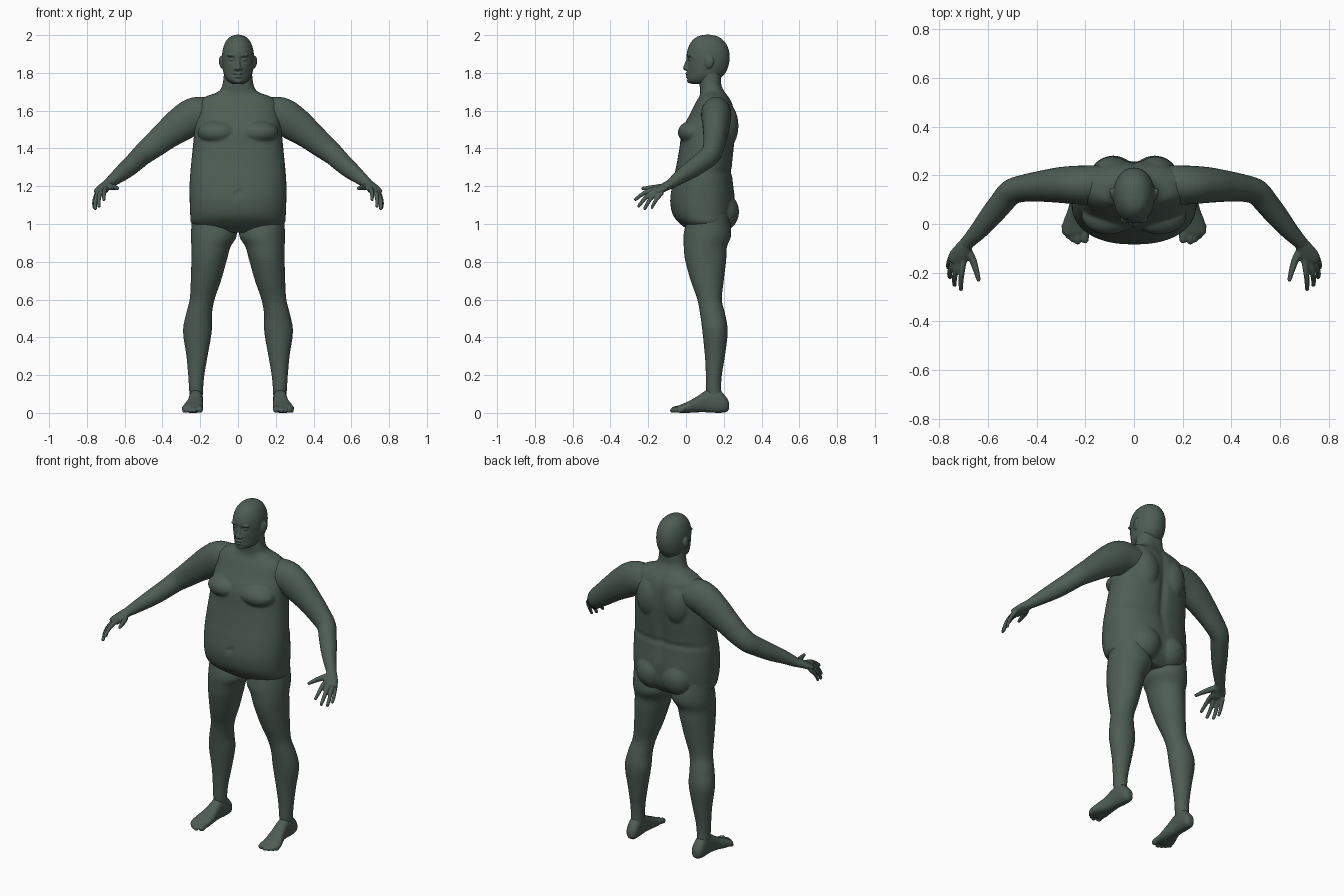
import bpy, bmesh, math
from mathutils import Vector, Matrix

skin = bpy.data.materials.new("dark_green_grey")
skin.diffuse_color = (0.075, 0.11, 0.09, 1)


def smooth_rows(rows, n=5):
    """Catmull-Rom interpolation between rows of numbers."""
    out = []
    for i in range(len(rows) - 1):
        a, b = rows[max(i - 1, 0)], rows[i]
        c, d = rows[i + 1], rows[min(i + 2, len(rows) - 1)]
        for k in range(n):
            t = k / n
            out.append([0.5 * (2 * q + (r - p) * t + (2 * p - 5 * q + 4 * r - s) * t * t
                               + (3 * q - p - 3 * r + s) * t ** 3) for p, q, r, s in zip(a, b, c, d)])
    return out + [list(rows[-1])]


def ring(c, u, v, e=2.0, n=40):
    """Superellipse ring around c with half axes u and v."""
    pts = []
    for i in range(n):
        a = 2 * math.pi * i / n
        x, y = math.cos(a), math.sin(a)
        pts.append(c + u * math.copysign(abs(x) ** (2 / e), x) + v * math.copysign(abs(y) ** (2 / e), y))
    return pts


def loft(bm, rings):
    vs = [[bm.verts.new(p) for p in r] for r in rings]
    n = len(vs[0])
    for a, b in zip(vs, vs[1:]):
        for i in range(n):
            bm.faces.new((a[i], a[(i + 1) % n], b[(i + 1) % n], b[i]))
    bm.faces.new(vs[0])
    bm.faces.new(vs[-1])


def ball(bm, c, r):
    r = r if isinstance(r, tuple) else (r, r, r)
    bmesh.ops.create_uvsphere(bm, u_segments=24, v_segments=16, radius=1,
                              matrix=Matrix.Translation(c) @ Matrix.Diagonal((*r, 1)))


def tube(bm, rows):
    """Rows of x, y, z, side radius, upright radius."""
    rows = smooth_rows(rows)
    pts = [Vector(r[:3]) for r in rows]
    rings = []
    for i, r in enumerate(rows):
        t = (pts[min(i + 1, len(pts) - 1)] - pts[max(i - 1, 0)]).normalized()
        side = t.cross(Vector((0, 0, 1))).normalized()
        rings.append(ring(pts[i], side * r[3], side.cross(t) * r[4], n=24))
    loft(bm, rings)


def digit(bm, pts, r0, r1):
    n = len(pts) - 1
    rad = [r0 + (r1 - r0) * i / n for i in range(n + 1)]
    tube(bm, [(*p, r, r) for p, r in zip(pts, rad)])
    ball(bm, pts[0], r0)
    ball(bm, pts[-1], r1)


def stack(bm, rows, e=2.0, shape=None):
    """Level sections: z, centre x, half width, front y, back y."""
    rings = []
    for z, cx, w, f, b in smooth_rows(rows):
        r = ring(Vector((cx, (f + b) / 2, z)), Vector((w, 0, 0)), Vector((0, (b - f) / 2, 0)), e, 64)
        if shape:
            for p in r:
                shape(p)
        rings.append(r)
    loft(bm, rings)


def bump(d, w):
    return math.exp(-(d / w) ** 2)


def finish(name, bm, voxel, passes, mirror=False):
    bmesh.ops.recalc_face_normals(bm, faces=bm.faces)
    me = bpy.data.meshes.new(name)
    bm.to_mesh(me)
    bm.free()
    me.materials.append(skin)
    ob = bpy.data.objects.new(name, me)
    bpy.context.collection.objects.link(ob)
    if mirror:
        m = ob.modifiers.new("mirror", 'MIRROR')
        m.use_mirror_merge = False
    m = ob.modifiers.new("blend", 'REMESH')
    m.mode, m.voxel_size, m.use_smooth_shade = 'VOXEL', voxel, True
    m = ob.modifiers.new("soften", 'SMOOTH')
    m.factor, m.iterations = 0.5, passes


# torso and neck, with spine groove and waist fold
def torso_shape(p):
    if p.y > 0.12:
        p.y -= 0.016 * bump(p.x, 0.025) * bump(p.z - 1.42, 0.25)
        p.y -= 0.008 * bump(p.z - 1.275, 0.012)
    elif p.z < 1.3:
        p.y += 0.012 * bump(p.x, 0.012) * bump(p.z - 1.16, 0.012)


body = bmesh.new()
stack(body, [(.955, 0, .16, .03, .2), (1.0, 0, .243, -.03, .24), (1.05, 0, .253, -.07, .255),
             (1.13, 0, .256, -.084, .26), (1.22, 0, .256, -.07, .25), (1.3, 0, .25, -.053, .245),
             (1.4, 0, .24, -.035, .255), (1.5, 0, .23, -.02, .263), (1.58, 0, .22, .02, .26),
             (1.64, 0, .21, .05, .245), (1.675, 0, .17, .07, .225), (1.70, 0, .105, .075, .207),
             (1.735, 0, .083, .072, .19), (1.79, 0, .075, .07, .188), (1.84, 0, .065, .07, .18)],
      2.3, torso_shape)
for s in (1, -1):
    ball(body, (s * .105, .035, 1.485), (.11, .078, .062))   # chest
    ball(body, (s * .09, .2, 1.52), (.085, .078, .13))       # shoulder blade
    ball(body, (s * .085, .185, 1.065), (.1, .096, .105))    # buttock
finish("torso", body, .007, 5)

# arms
arm = bmesh.new()
tube(arm, [(.12, .16, 1.58, .08, .085), (.22, .16, 1.575, .08, .098), (.3, .16, 1.53, .074, .092),
           (.38, .155, 1.47, .064, .077), (.45, .147, 1.412, .056, .066), (.505, .13, 1.368, .053, .058),
           (.545, .085, 1.33, .05, .053), (.59, .03, 1.29, .046, .048), (.64, -.03, 1.25, .037, .038),
           (.683, -.075, 1.216, .029, .028), (.695, -.09, 1.207, .027, .025)])
finish("arms", arm, .007, 4, True)

# hands
hand = bmesh.new()
tube(hand, [(.67, -.06, 1.228, .026, .025), (.69, -.085, 1.21, .03, .025), (.707, -.115, 1.195, .038, .022),
            (.722, -.14, 1.18, .041, .019), (.729, -.16, 1.17, .036, .014)])
digit(hand, [(.70, -.15, 1.188), (.706, -.195, 1.178), (.71, -.235, 1.155), (.71, -.267, 1.13)], .014, .009)
digit(hand, [(.722, -.153, 1.177), (.732, -.195, 1.157), (.737, -.227, 1.125), (.736, -.25, 1.095)], .014, .009)
digit(hand, [(.738, -.145, 1.168), (.75, -.18, 1.143), (.757, -.203, 1.11), (.755, -.218, 1.082)], .013, .009)
digit(hand, [(.748, -.13, 1.162), (.758, -.153, 1.135), (.763, -.17, 1.108), (.762, -.18, 1.087)], .012, .008)
digit(hand, [(.69, -.1, 1.2), (.663, -.145, 1.195), (.648, -.19, 1.192), (.638, -.228, 1.188)], .019, .009)
finish("hands", hand, .004, 4, True)

# legs
leg = bmesh.new()
stack(leg, [(1.08, .14, .1, .02, .22), (.95, .127, .122, -.012, .24), (.88, .143, .104, -.012, .217),
            (.81, .153, .094, -.005, .213), (.7, .17, .08, .025, .2), (.6, .19, .066, .06, .19),
            (.52, .207, .069, .075, .208), (.43, .215, .076, .087, .221), (.3, .217, .056, .1, .206),
            (.2, .221, .043, .105, .19), (.12, .222, .037, .106, .187), (.06, .221, .034, .12, .2)])
finish("legs", leg, .007, 4, True)

# feet: sections from heel to ball, then toes
foot = bmesh.new()
rings = []
for y, cx, w, z0, z1 in smooth_rows([(.228, .22, .015, .02, .055), (.212, .22, .032, .004, .085),
                                     (.17, .222, .037, 0, .125), (.11, .224, .037, .003, .12),
                                     (.06, .228, .043, .003, .088), (.01, .237, .053, 0, .06),
                                     (-.03, .24, .054, 0, .043), (-.047, .24, .045, .003, .034)]):
    rings.append(ring(Vector((cx, y, (z0 + z1) / 2)), Vector((w, 0, 0)), Vector((0, 0, (z1 - z0) / 2)), 2.4))
loft(foot, rings)
for x, y, r in ((.202, -.062, .017), (.231, -.072, .013), (.251, -.064, .012),
                (.269, -.05, .012), (.284, -.032, .012)):
    digit(foot, [(x + .002, -.01, .024), (x, y + .02, .022), (x, y, r)], r, r)
finish("feet", foot, .0045, 4, True)


# head, with eye sockets and mouth line
def head_shape(p):
    if p.y < 0.08:
        p.y += 0.016 * bump(abs(p.x) - .032, .018) * bump(p.z - 1.872, .013)
        p.y += 0.006 * bump(p.x, .028) * bump(p.z - 1.788, .005)
        p.y += 0.006 * bump(abs(p.x) - .05, .02) * bump(p.z - 1.8, .03)


head = bmesh.new()
stack(head, [(2.002, 0, .012, .1, .13), (1.992, 0, .04, .06, .17), (1.967, 0, .064, .03, .203),
             (1.93, 0, .079, .01, .224), (1.89, 0, .085, .003, .231), (1.85, 0, .084, .007, .228),
             (1.81, 0, .079, .005, .215), (1.78, 0, .07, .006, .192), (1.757, 0, .054, .01, .165),
             (1.742, 0, .03, .028, .12)], 2.1, head_shape)
digit(head, [(0, .014, 1.88), (0, .006, 1.85), (0, -.002, 1.826)], .01, .014)   # nose
for s in (1, -1):
    ball(head, (s * .015, .006, 1.822), .01)                   # nostril
    ball(head, (s * .032, .026, 1.871), (.016, .014, .010))    # eye
    ball(head, (s * .032, .02, 1.892), (.026, .016, .007))     # brow
    ball(head, (s * .086, .122, 1.857), (.011, .022, .034))    # ear
    ball(head, (s * .092, .132, 1.862), (.009, .015, .028))    # ear rim
ball(head, (0, .01, 1.796), (.024, .014, .007))                # upper lip
ball(head, (0, .012, 1.78), (.022, .014, .008))                # lower lip
ball(head, (0, .023, 1.757), (.024, .018, .013))               # chin
finish("head", head, .004, 3)
